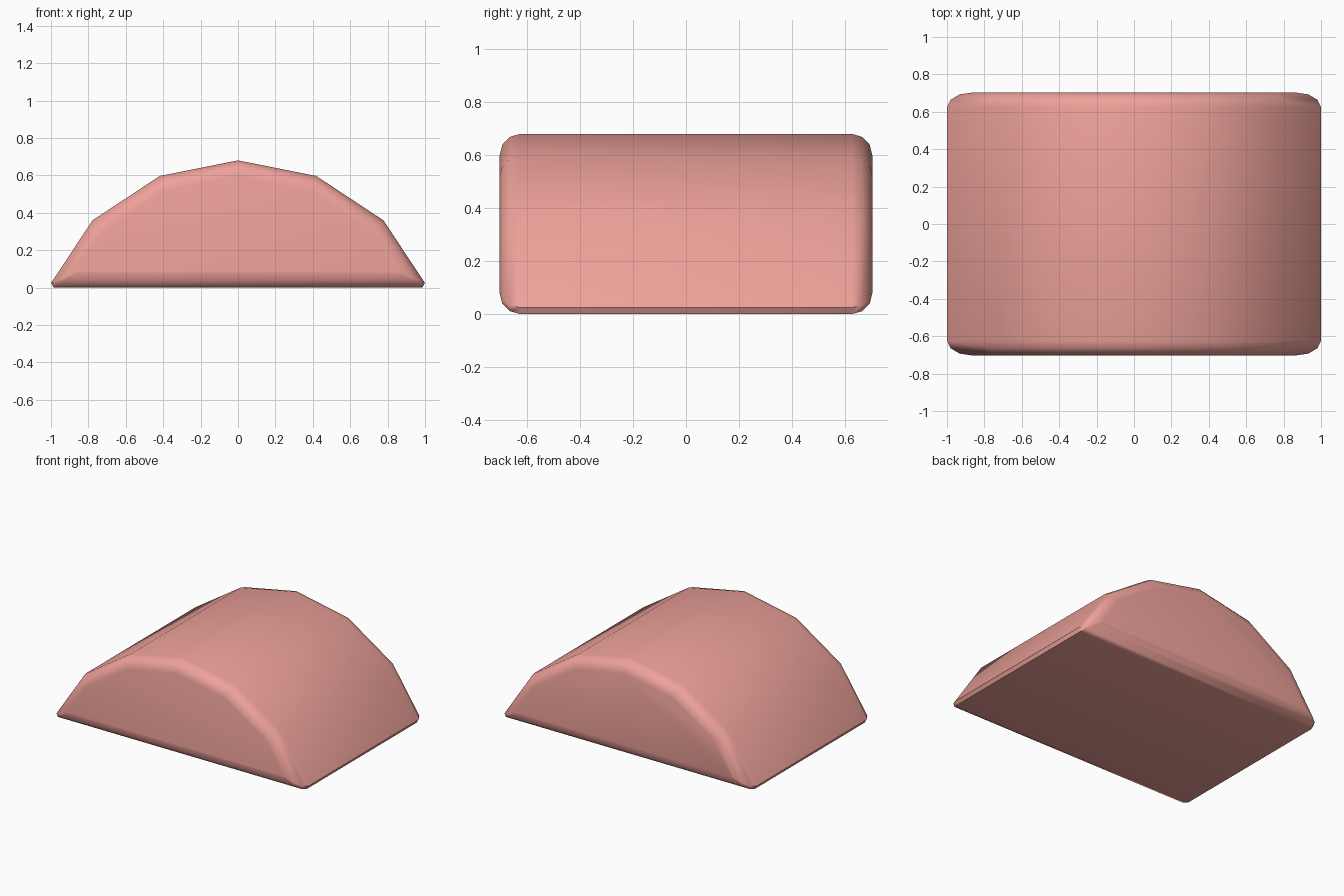
import bpy, bmesh, math
from mathutils import Vector

if "Cube" in bpy.data.objects:
    bpy.data.objects.remove(bpy.data.objects["Cube"])

# Arched outline (x, z), counter-clockwise from the bottom right corner
half = [(1.016, 0.0), (0.777, 0.36), (0.418, 0.597)]
outline = [Vector(p) for p in half] + [Vector((0, 0.68))]
outline += [Vector((-x, z)) for x, z in reversed(half)]


def inset(points, d):
    """Move every side of the outline inwards by d."""
    result = []
    n = len(points)
    for i, p in enumerate(points):
        a = (p - points[i - 1]).normalized()
        b = (points[(i + 1) % n] - p).normalized()
        na, nb = Vector((-a.y, a.x)), Vector((-b.y, b.x))
        result.append(p + (na + nb) * d / (1 + na.dot(nb)))
    return result


def clip_corners(points, cut):
    """Blunt the two sharp bottom corners."""
    right, left = points[0], points[-1]
    along = (left - right).normalized() * cut
    up_r = (points[1] - right).normalized() * cut
    up_l = (points[-2] - left).normalized() * cut
    return [right + along, right + up_r] + points[1:-1] + [left + up_l, left - along]


# Rounded ends: (y, inset, corner cut)
steps = [(0.625, 0.0, 0.03), (0.664, 0.011, 0.026), (0.693, 0.04, 0.016), (0.703, 0.08, 0.006)]
rings = [(-y, d, c) for y, d, c in reversed(steps)] + steps

bm = bmesh.new()
loops = []
for y, d, c in rings:
    loops.append([bm.verts.new((p.x, y, p.y)) for p in clip_corners(inset(outline, d), c)])
n = len(loops[0])
for a, b in zip(loops, loops[1:]):
    for i in range(n):
        j = (i + 1) % n
        bm.faces.new((a[i], a[j], b[j], b[i]))
bm.faces.new(loops[0])
bm.faces.new(loops[-1])
bmesh.ops.recalc_face_normals(bm, faces=bm.faces)

mesh = bpy.data.meshes.new("arched_block")
bm.to_mesh(mesh)
bm.free()
block = bpy.data.objects.new("arched_block", mesh)
bpy.context.collection.objects.link(block)

# Salmon pink finish
mat = bpy.data.materials.new("salmon_pink")
mat.diffuse_color = (0.85, 0.36, 0.32, 1)
mat.use_nodes = True
mat.node_tree.nodes["Principled BSDF"].inputs["Base Color"].default_value = mat.diffuse_color
mesh.materials.append(mat)

bpy.context.view_layer.objects.active = block
block.select_set(True)
bpy.ops.object.shade_smooth_by_angle(angle=math.radians(40))
